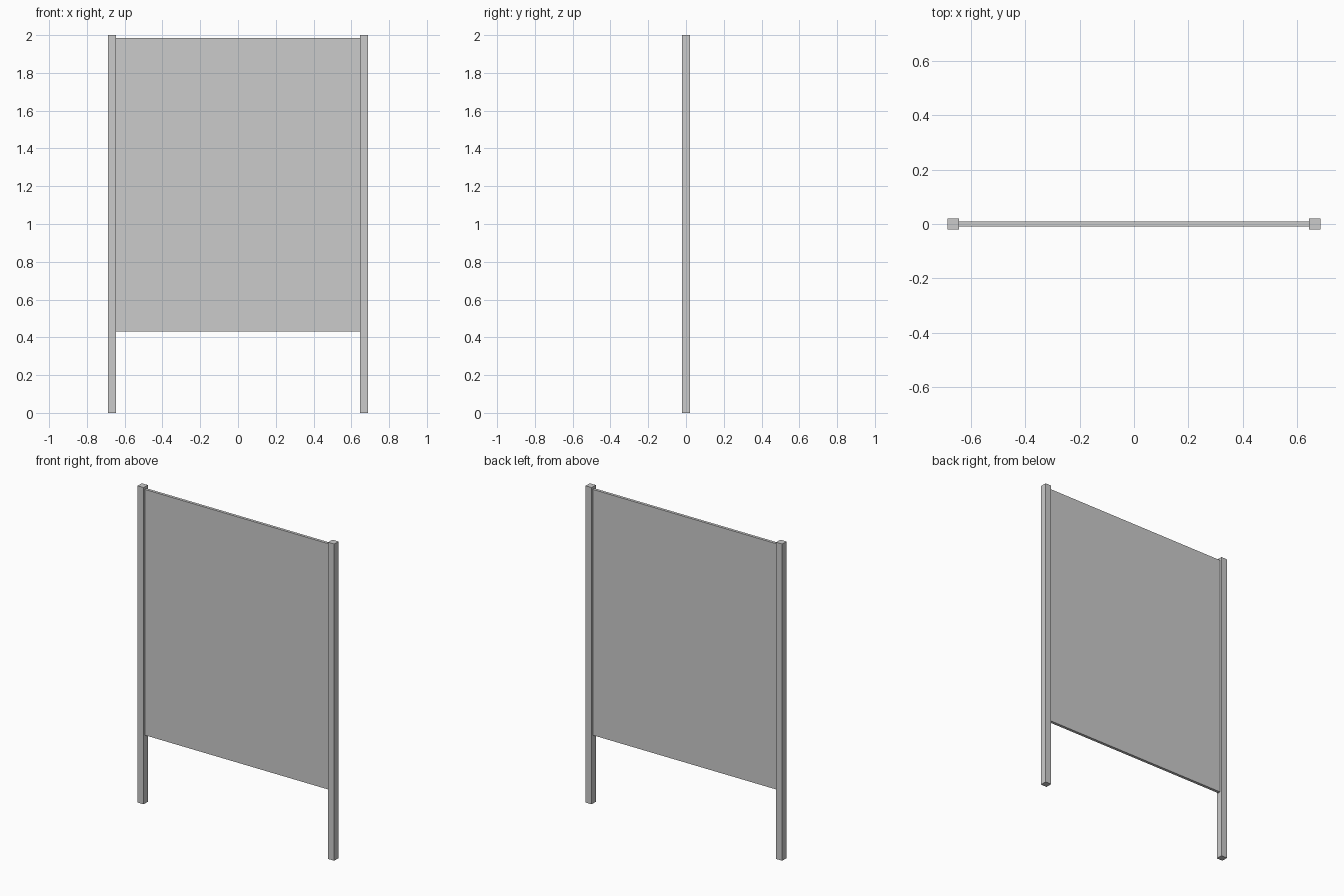
import bpy

if "Cube" in bpy.data.objects:
    bpy.data.objects.remove(bpy.data.objects["Cube"])


def box(name, lo, hi):
    """Axis-aligned box between two corners."""
    centre = [(a + b) / 2 for a, b in zip(lo, hi)]
    bpy.ops.mesh.primitive_cube_add(size=1, location=centre)
    ob = bpy.context.object
    ob.name = name
    ob.scale = [b - a for a, b in zip(lo, hi)]
    bpy.ops.object.transform_apply(location=False, rotation=False, scale=True)
    return ob


OUTER = 0.687   # outer face of the posts
POST = 0.042    # square post width
INNER = OUTER - POST

# Square upright posts
for side, x in (("left", -OUTER), ("right", INNER)):
    box(side + "_post", (x, -POST / 2, 0), (x + POST, POST / 2, 2))

# Thin board held between the posts
box("board_panel", (-INNER, -0.009, 0.432), (INNER, 0.009, 1.984))
